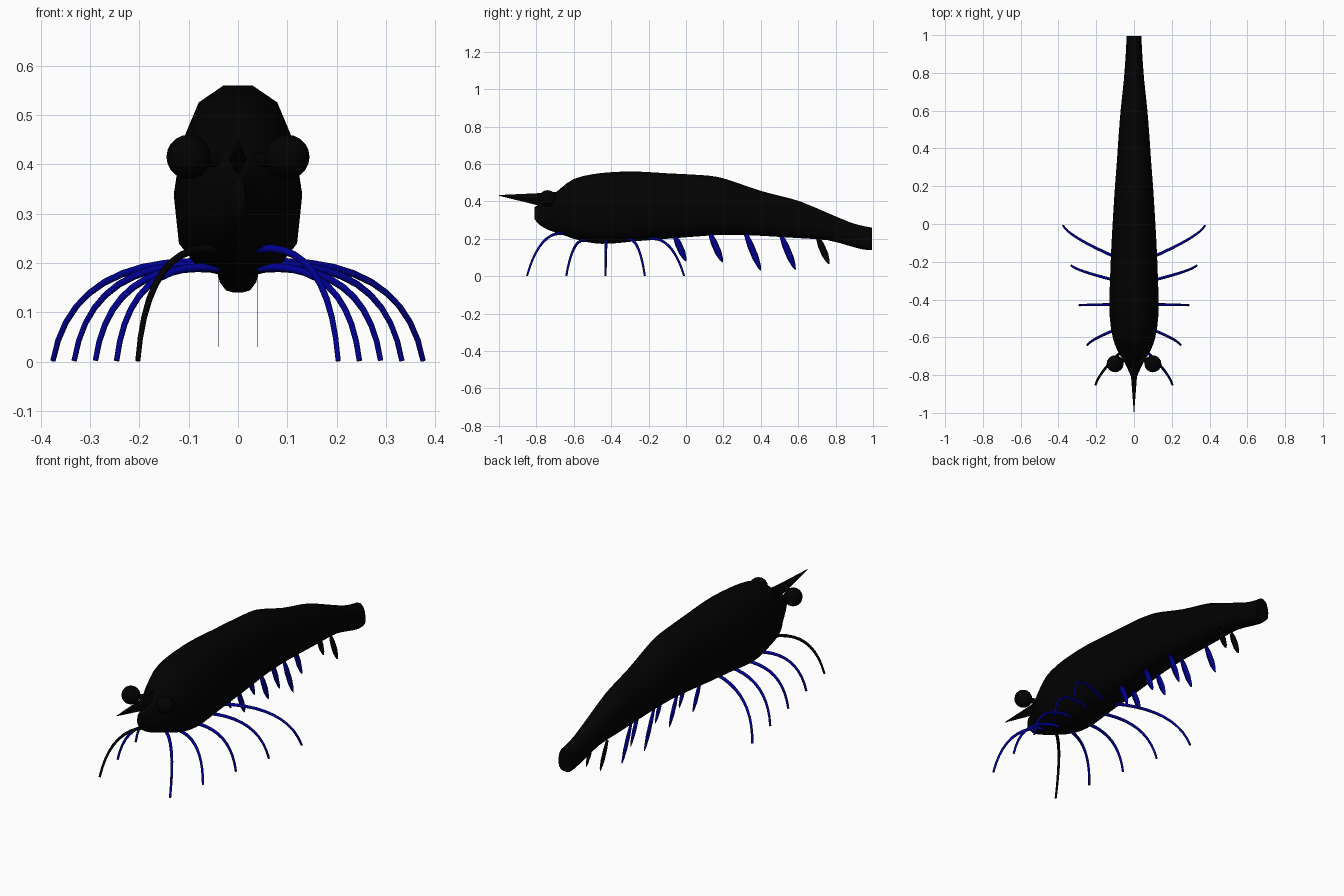
import bpy, bmesh, math
from mathutils import Vector

cube = bpy.data.objects.get("Cube")
if cube:
    bpy.data.objects.remove(cube)


def material(name, color):
    m = bpy.data.materials.new(name)
    m.use_nodes = True
    m.diffuse_color = color
    m.node_tree.nodes["Principled BSDF"].inputs["Base Color"].default_value = color
    return m


BLACK = material("shell black", (0.0005, 0.0005, 0.0005, 1))
BLUE = material("limb blue", (0, 0, 0.29, 1))


def finish(name, bm, mat, angle=50):
    bmesh.ops.recalc_face_normals(bm, faces=bm.faces)
    mesh = bpy.data.meshes.new(name)
    bm.to_mesh(mesh)
    bm.free()
    mesh.materials.append(mat)
    obj = bpy.data.objects.new(name, mesh)
    bpy.context.collection.objects.link(obj)
    bpy.ops.object.select_all(action="DESELECT")
    obj.select_set(True)
    bpy.context.view_layer.objects.active = obj
    bpy.ops.object.shade_smooth_by_angle(angle=math.radians(angle))


def loft(name, rings, mat, angle=50):
    bm = bmesh.new()
    loops = [[bm.verts.new(p) for p in ring] for ring in rings]
    n = len(loops[0])
    for a, b in zip(loops, loops[1:]):
        for i in range(n):
            j = (i + 1) % n
            bm.faces.new((a[i], a[j], b[j], b[i]))
    bm.faces.new(loops[0])
    bm.faces.new(loops[-1])
    finish(name, bm, mat, angle)


def rounded(rows):
    """Add a curved in-between row to every span."""
    out = []
    for i in range(len(rows) - 1):
        p, q, r, s = rows[max(i - 1, 0)], rows[i], rows[i + 1], rows[min(i + 2, len(rows) - 1)]
        out += [q, [(9 * (b + c) - a - d) / 16 for a, b, c, d in zip(p, q, r, s)]]
    return out + [rows[-1]]


# Body: one half section, mirrored, swept along (y, half width, bottom, top)
half = [(.23, 1), (.62, .82), (.88, .4), (1, -.13), (.92, -.65), (.6, -.93), (.2, -1)]
section = half + [(-x, z) for x, z in reversed(half)]
stations = [
    (-.81, .015, .305, .37), (-.78, .028, .272, .385), (-.73, .052, .245, .42),
    (-.67, .088, .225, .47), (-.6, .113, .2, .52), (-.5, .128, .177, .545),
    (-.4, .13, .174, .556), (-.27, .126, .187, .56), (-.1, .119, .2, .55),
    (.12, .106, .217, .538), (.21, .1, .221, .52), (.3, .093, .22, .49),
    (.4, .086, .216, .456), (.5, .079, .21, .43), (.61, .07, .203, .4),
    (.76, .054, .192, .337), (.88, .045, .16, .287), (.95, .041, .142, .268),
    (.995, .04, .14, .26)]
rings = []
for y, w, low, high in rounded(stations):
    mid, h = (low + high) / 2, (high - low) / 2
    rings.append([(x * w, y, mid + z * h) for x, z in section])
loft("body", rings, BLACK)

# Pointed beak over the head
diamond = [(0, 1), (1, 0), (0, -1), (-1, 0)]
beak = [(-1, .001, .432), (-.78, .018, .41), (-.69, .019, .415)]
loft("beak", [[(x * r, y, c + z * r * 1.9) for x, z in diamond] for y, r, c in beak], BLACK)


def tube(name, points, radii, mat, sides=8):
    rings = []
    for i, p in enumerate(points):
        d = (points[min(i + 1, len(points) - 1)] - points[max(i - 1, 0)]).normalized()
        u = d.cross(Vector((0, 0, 1))).normalized()
        v = u.cross(d)
        rings.append([p + radii[i] * (u * math.cos(a) + v * math.sin(a))
                      for a in [k * math.tau / sides for k in range(sides)]])
    loft(name, rings, mat)


# Paddles: (start y, start z, tip y, tip z, sides that carry one)
PADDLES = [(-.06, .215, 0, .08, (1, -1)), (.13, .225, .195, .075, (1, -1)),
           (.32, .225, .4, .03, (1, -1)), (.51, .215, .585, .035, (-1,)),
           (.705, .205, .765, .065, (1, -1))]
LEAF = [(0, .011), (.3, .018), (.65, .018), (.9, .01), (1, .002)]
LEG_BASE_Z = [.228, .19, .188, .195, .2]

for side, label in ((1, "left"), (-1, "right")):
    # Eye and stalk
    bm = bmesh.new()
    bmesh.ops.create_uvsphere(bm, u_segments=16, v_segments=10, radius=.045)
    bmesh.ops.translate(bm, verts=bm.verts, vec=(side * .1, -.74, .415))
    finish(label + "_eye", bm, BLACK)
    tube(label + "_eye_stalk", [Vector((side * .03, -.7, .405)), Vector((side * .09, -.74, .415))],
         [.015, .013], BLACK)

    # Five arched walking legs
    for i, base_z in enumerate(LEG_BASE_Z):
        base = Vector((side * .04, -.65 + .1125 * i, base_z))
        tip = Vector((side * (.203 + .043 * i), -.85 + .21 * i, .002))
        bend = base.lerp(tip, .88)
        bend.y = base.y + .65 * (tip.y - base.y)
        bend.z = base.z + .02
        ts = [k / 10 for k in range(11)]
        path = [base * (1 - t) ** 2 + bend * 2 * t * (1 - t) + tip * t * t for t in ts]
        mat = BLACK if side < 0 and i == 0 else BLUE
        tube(f"{label}_leg_{i + 1}", path, [.0085 - .003 * t for t in ts], mat)

    # Paper-thin, softly shaded swimming paddles under the tail
    for i, (y0, z0, y1, z1, sides) in enumerate(PADDLES):
        if side not in sides:
            continue
        start, end = Vector((side * .04, y0, z0)), Vector((side * .04, y1, z1))
        along = (end - start).normalized()
        across = Vector((0, -along.z, along.y))
        thick = Vector((.0008, 0, 0))
        rings = [[start.lerp(end, t) + across * w * a + thick * b for a, b in diamond]
                 for t, w in LEAF]
        loft(f"{label}_paddle_{i + 1}", rings, BLACK if i == 4 else BLUE, angle=180)
